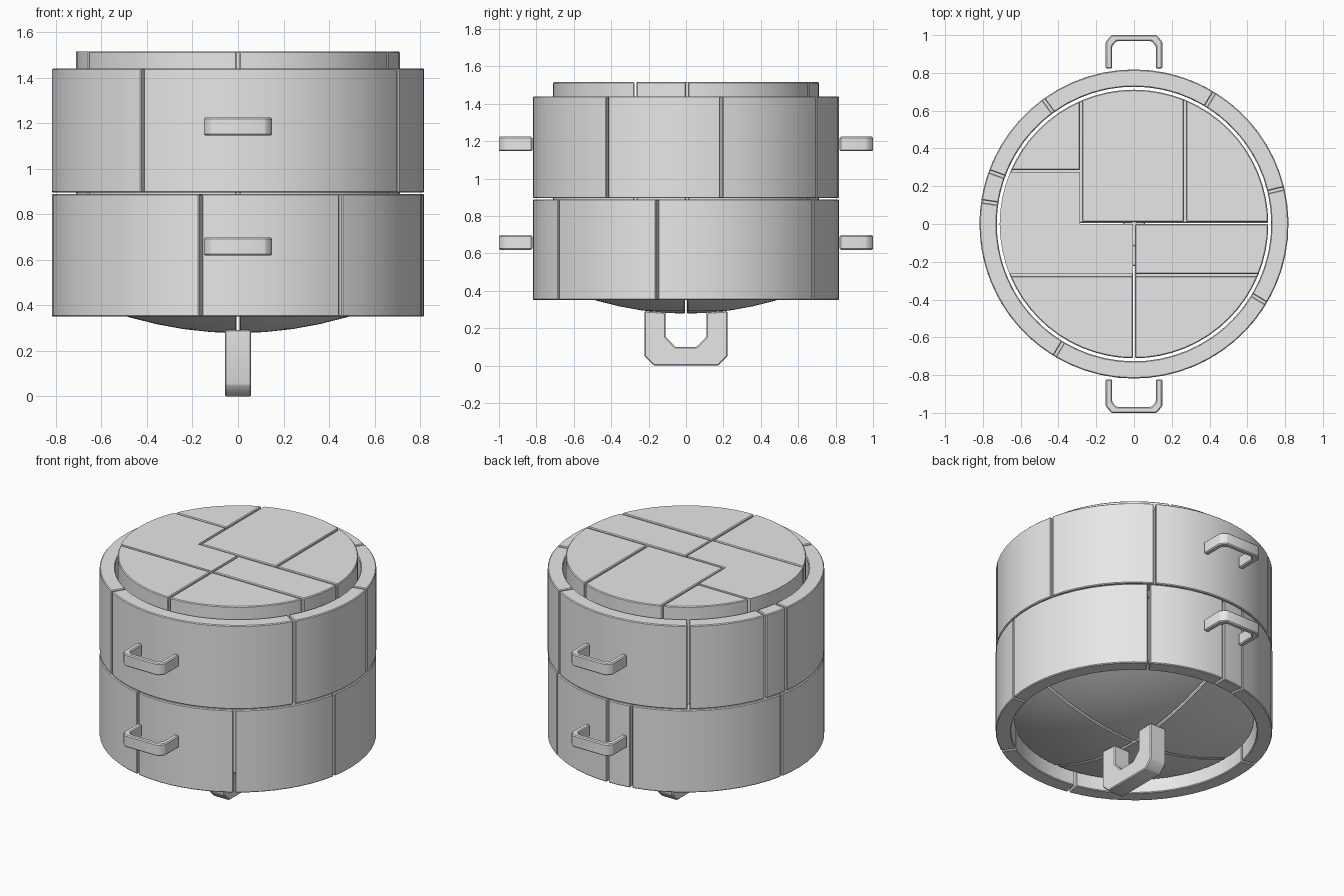
import bpy
import bmesh
from math import sin, cos, radians, pi
from mathutils import Vector

cube = bpy.data.objects.get("Cube")
if cube:
    bpy.data.objects.remove(cube, do_unlink=True)

grey = bpy.data.materials.new("plain grey")
grey.use_nodes = True
grey.diffuse_color = (0.8, 0.8, 0.8, 1)
grey.node_tree.nodes["Principled BSDF"].inputs["Base Color"].default_value = (0.8, 0.8, 0.8, 1)

GAP = 0.006      # half the width of a seam
R_OUT, R_IN, R_CORE = 0.818, 0.727, 0.711
Z_LOW, Z_MID, Z_HIGH, Z_LID = 0.35, 0.892, 1.44, 1.515


def finish(bm, name, bevel=0.005):
    """Soften hard edges, then store the mesh as an object."""
    bmesh.ops.recalc_face_normals(bm, faces=bm.faces)
    if bevel:
        hard = [e for e in bm.edges if e.calc_face_angle(0) > 0.6]
        bmesh.ops.bevel(bm, geom=hard, offset=bevel, segments=1, affect='EDGES')
    mesh = bpy.data.meshes.new(name)
    bm.to_mesh(mesh)
    bm.free()
    mesh.materials.append(grey)
    mesh.shade_smooth()
    mesh.set_sharp_from_angle(angle=radians(30))
    obj = bpy.data.objects.new(name, mesh)
    bpy.context.collection.objects.link(obj)
    return obj


def skin(bm, loops, closed):
    """Join equal loops of points with quads, closing the ends with caps."""
    rows = [[bm.verts.new(p) for p in loop] for loop in loops]
    n = len(rows[0])
    for a, b in zip(rows, rows[1:]):
        for i in range(n):
            j = (i + 1) % n
            bm.faces.new((a[i], a[j], b[j], b[i]))
    if closed:
        bm.faces.new(rows[0])
        bm.faces.new(rows[-1])


def ring_piece(name, start, end, z0, z1):
    """Curved wall block between two seams (degrees)."""
    steps = max(2, round((end - start) / 6))
    loops = []
    for i in range(steps + 1):
        loop = []
        for r, z in ((R_IN, z0), (R_OUT, z0), (R_OUT, z1), (R_IN, z1)):
            a, b = radians(start) + GAP / r, radians(end) - GAP / r
            t = a + (b - a) * i / steps
            loop.append((r * cos(t), r * sin(t), z))
        loops.append(loop)
    bm = bmesh.new()
    skin(bm, loops, True)
    finish(bm, name)


def core_piece(name, profile, x0, x1, y0, y1, bevel=0.005):
    """Turned solid trimmed to a rectangle seen from above."""
    bm = bmesh.new()
    n = 64
    skin(bm, [[(r * cos(2 * pi * i / n), r * sin(2 * pi * i / n), z)
               for i in range(n)] for r, z in profile], True)
    for axis, value, side in ((0, x0, -1), (0, x1, 1), (1, y0, -1), (1, y1, 1)):
        if abs(value) >= 1:
            continue
        normal, point = Vector(), Vector()
        normal[axis], point[axis] = side, value - side * GAP
        bmesh.ops.bisect_plane(bm, geom=bm.verts[:] + bm.edges[:] + bm.faces[:],
                               plane_co=point, plane_no=normal, clear_outer=True)
        rim = [e for e in bm.edges if e.is_boundary]
        if rim:
            bmesh.ops.edgeloop_fill(bm, edges=rim)
    finish(bm, name, bevel)


def bracket(name, outer, inner, place, half):
    """U-shaped bar: mirrored half outlines (u, v), extruded both ways by half."""
    def mirrored(points):
        return points + [(-u, v) for u, v in reversed(points)]
    a, b = mirrored(outer), mirrored(inner)
    bm = bmesh.new()
    loops = [[place(*p, -half), place(*q, -half), place(*q, half), place(*p, half)]
             for p, q in zip(a, b)]
    skin(bm, loops, True)
    finish(bm, name, 0.006)


# Two tiers of wall blocks
tiers = (
    ("lower_wall", (-101.6, -56.5, -10.9, 56.2, 90.4, 101.7, 168.7), Z_LOW, Z_MID - 0.003),
    ("upper_wall", (-121, -31, 13.4, 58.6, 126, 160, 171.5), Z_MID + 0.003, Z_HIGH),
)
for name, seams, z0, z1 in tiers:
    for i, start in enumerate(seams):
        end = seams[i + 1] if i + 1 < len(seams) else seams[0] + 360
        ring_piece(f"{name}_{i + 1}", start, end, z0, z1)

# Lid blocks filling the upper half
lid = [(R_CORE, 0.86), (R_CORE, Z_LID)]
blocks = (
    (-1, -0.28, 0.28, 1),
    (-0.28, 0.27, 0.005, 1),
    (0.27, 1, 0.005, 1),
    (0, 1, -0.27, 0.005),
    (-1, 0, -1, -0.27),
    (0, 1, -1, -0.27),
)
for i, rect in enumerate(blocks):
    core_piece(f"lid_block_{i + 1}", lid, *rect)
# The L-shaped lid block, in two touching halves
core_piece("lid_corner_side", lid, -1, -0.28, -0.27, 0.28, 0)
core_piece("lid_corner_foot", lid, -0.28 - 2 * GAP, 0, -0.27, 0.005, 0)

# Domed underside in four quarters
dome = [(r, 0.278 + r * r / 3.3) for r in (0.02, 0.12, 0.24, 0.36, 0.48, 0.6, R_CORE)]
dome.append((R_CORE, 0.855))
for name, x in (("left", 0), ("right", -1)):
    for end, y in (("front", -1), ("back", 0)):
        core_piece(f"base_{end}_{name}", dome, x, x + 1, y, y + 1)

# Carrying handles, front and back on both tiers
for tier, z in (("lower", 0.658), ("upper", 1.185)):
    for end, s in (("front", -1), ("back", 1)):
        bracket(f"{tier}_{end}_handle",
                [(0.15, 0.822), (0.15, 0.965), (0.12, 1.0)],
                [(0.116, 0.822), (0.116, 0.942), (0.092, 0.968)],
                lambda u, v, w: (u, s * v, z + w), 0.039)

# Hook loop under the base
bracket("bottom_hook",
        [(0.222, 0.292), (0.222, 0.05), (0.172, 0)],
        [(0.11, 0.285), (0.11, 0.155), (0.057, 0.1)],
        lambda u, v, w: (w, u, v), 0.058)
